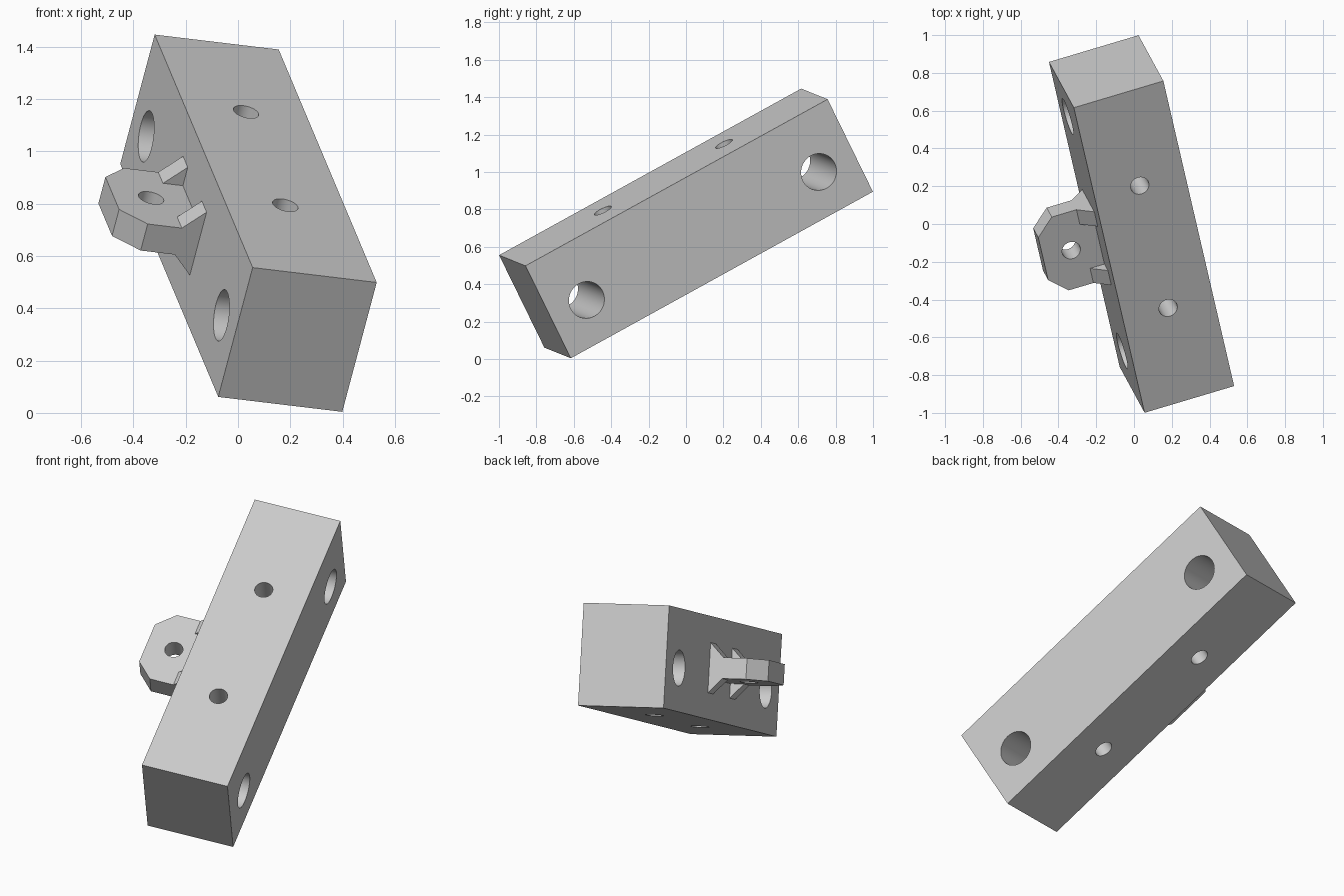
import bpy, bmesh
from mathutils import Matrix, Vector

if "Cube" in bpy.data.objects:
    bpy.data.objects.remove(bpy.data.objects["Cube"], do_unlink=True)

# Tilted frame shared by all parts: u = width, v = length, w = height
v = Vector((-0.199, 0.858, 0.473)).normalized()
u = Vector((0.953, 0.281, -0.116))
u = (u - v * u.dot(v)).normalized()
w = u.cross(v)
frame = Matrix.Translation((0.04, 0, 0.725)) @ Matrix((u, v, w)).transposed().to_4x4()

HALF_U, HALF_V, HALF_W = 0.249, 0.941, 0.283
PLATE = 0.058      # half thickness of the tab
RIB = 0.08         # rib leg length
TAB_V = 0.226      # half width of the tab
EMBED = 0.01       # overlap into the block

grey = bpy.data.materials.new("light grey")
grey.use_nodes = True
colour = (0.6, 0.6, 0.6, 1)
grey.diffuse_color = colour
grey.node_tree.nodes["Principled BSDF"].inputs["Base Color"].default_value = colour


def prism(name, points, offset):
    """Extrude a flat outline by the offset vector."""
    bm = bmesh.new()
    face = bm.faces.new([bm.verts.new(p) for p in points])
    ext = bmesh.ops.extrude_face_region(bm, geom=[face])
    verts = [g for g in ext["geom"] if isinstance(g, bmesh.types.BMVert)]
    bmesh.ops.translate(bm, verts=verts, vec=offset)
    bmesh.ops.recalc_face_normals(bm, faces=bm.faces)
    mesh = bpy.data.meshes.new(name)
    bm.to_mesh(mesh)
    bm.free()
    mesh.materials.append(grey)
    obj = bpy.data.objects.new(name, mesh)
    bpy.context.collection.objects.link(obj)
    obj.matrix_world = frame
    return obj


def drill(obj, centre, radius, axis):
    """Cut a round through hole along a local axis."""
    turn = Vector((0, 0, 1)).rotation_difference(Vector(axis)).to_matrix().to_4x4()
    bpy.ops.mesh.primitive_cylinder_add(vertices=48, radius=radius, depth=1)
    cutter = bpy.context.object
    cutter.name = "hole_cutter"
    cutter.hide_render = True
    cutter.data.materials.append(grey)
    cutter.matrix_world = frame @ Matrix.Translation(centre) @ turn
    mod = obj.modifiers.new("hole", "BOOLEAN")
    mod.operation, mod.solver, mod.object = "DIFFERENCE", "EXACT", cutter
    select(obj)
    bpy.ops.object.modifier_apply(modifier=mod.name)
    bpy.data.objects.remove(cutter, do_unlink=True)


def select(obj):
    bpy.ops.object.select_all(action="DESELECT")
    obj.select_set(True)
    bpy.context.view_layer.objects.active = obj


# Block with two large cross holes and two small vertical holes
block = prism("block", [(a * HALF_U, b * HALF_V, -HALF_W)
              for a, b in ((-1, -1), (1, -1), (1, 1), (-1, 1))], (0, 0, 2 * HALF_W))
for side in (-1, 1):
    drill(block, (0, side * 0.723, -0.044), 0.099, (1, 0, 0))
    drill(block, (0, side * 0.377, 0), 0.05, (0, 0, 1))

# Side tab with chamfered corners and an eye
wall = -HALF_U
half = [(wall + EMBED, TAB_V), (-0.466, TAB_V), (-0.561, 0.131)]
outline = half + [(x, -y) for x, y in reversed(half)]
tab = prism("side_tab", [(x, y, -PLATE) for x, y in outline], (0, 0, 2 * PLATE))
drill(tab, (-0.405, 0, 0), 0.05, (0, 0, 1))

# Triangular ribs above and below the tab at both edges
for edge, v_start in (("front", -TAB_V), ("back", TAB_V - 0.09)):
    for level, s in (("upper", 1), ("lower", -1)):
        profile = [(wall - RIB, PLATE), (wall, PLATE + RIB),
                   (wall + EMBED, PLATE + RIB), (wall + EMBED, PLATE)]
        prism(f"{edge}_{level}_rib", [(x, v_start, s * z) for x, z in profile],
              (0, 0.09, 0))

# Smooth hole walls, crisp corners
for obj in (block, tab):
    select(obj)
    bpy.ops.object.shade_smooth_by_angle(angle=0.5)
